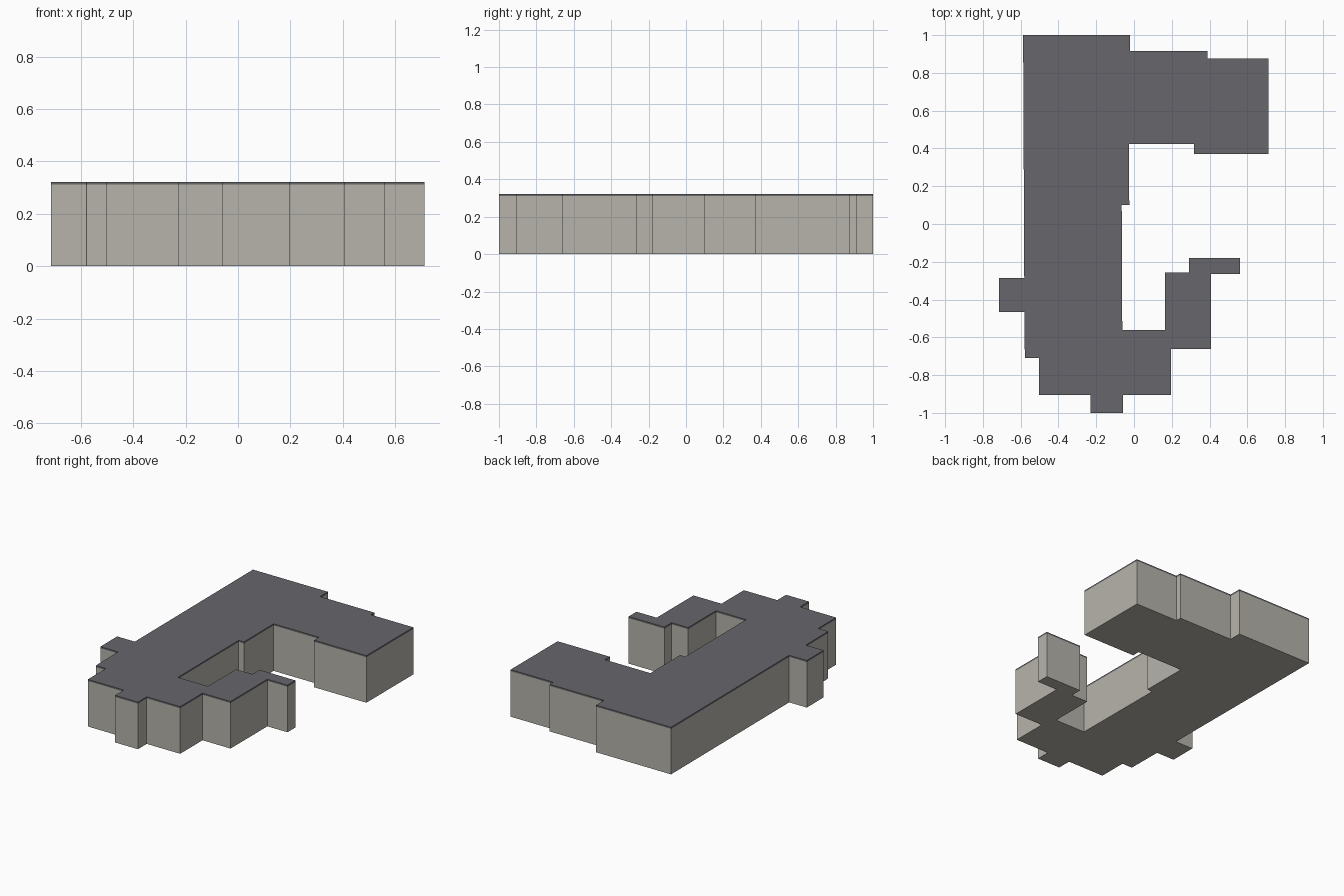
import bpy, bmesh

if "Cube" in bpy.data.objects:
    bpy.data.objects.remove(bpy.data.objects["Cube"])


def material(name, rgb):
    m = bpy.data.materials.new(name)
    m.diffuse_color = (*rgb, 1.0)
    m.use_nodes = True
    m.node_tree.nodes["Principled BSDF"].inputs["Base Color"].default_value = m.diffuse_color
    return m


def prism(name, outline, z0, z1, mat, bottom, top):
    """Extrude a clockwise outline from z0 to z1, with optional end caps."""
    bm = bmesh.new()
    low = [bm.verts.new((x, y, z0)) for x, y in outline]
    high = [bm.verts.new((x, y, z1)) for x, y in outline]
    n = len(outline)
    for i in range(n):
        j = (i + 1) % n
        bm.faces.new((low[j], low[i], high[i], high[j]))
    if bottom:
        bm.faces.new(low)
    if top:
        bm.faces.new(high[::-1])
    mesh = bpy.data.meshes.new(name)
    bm.to_mesh(mesh)
    bm.free()
    mesh.materials.append(mat)
    ob = bpy.data.objects.new(name, mesh)
    bpy.context.collection.objects.link(ob)
    return ob


# Building footprint, clockwise from the back left corner
footprint = [
    # back wing
    (-0.587, 1.0), (-0.02, 1.0), (-0.02, 0.915), (0.39, 0.915), (0.39, 0.877),
    (0.712, 0.877), (0.712, 0.37), (0.317, 0.37), (0.317, 0.423),
    # inner side of the long wing
    (-0.027, 0.423), (-0.025, 0.1), (-0.065, 0.1), (-0.062, -0.56),
    # hooked right wing
    (0.165, -0.56), (0.165, -0.258), (0.29, -0.258), (0.29, -0.18),
    (0.56, -0.18), (0.56, -0.265), (0.408, -0.265), (0.408, -0.663), (0.196, -0.663),
    # front wall with porch
    (0.196, -0.905), (-0.057, -0.905), (-0.057, -1.0), (-0.23, -1.0),
    (-0.23, -0.905), (-0.502, -0.905), (-0.502, -0.71),
    # left wall with bay
    (-0.578, -0.71), (-0.58, -0.467), (-0.714, -0.467), (-0.714, -0.285), (-0.581, -0.285),
]

wall_mat = material("warm grey wall", (0.47, 0.455, 0.41))
roof_mat = material("slate grey roof", (0.135, 0.132, 0.148))

# Walls and floor, then the thin roof slab on top
prism("walls", footprint, 0.0, 0.311, wall_mat, True, False)
prism("roof", footprint, 0.311, 0.322, roof_mat, False, True)
